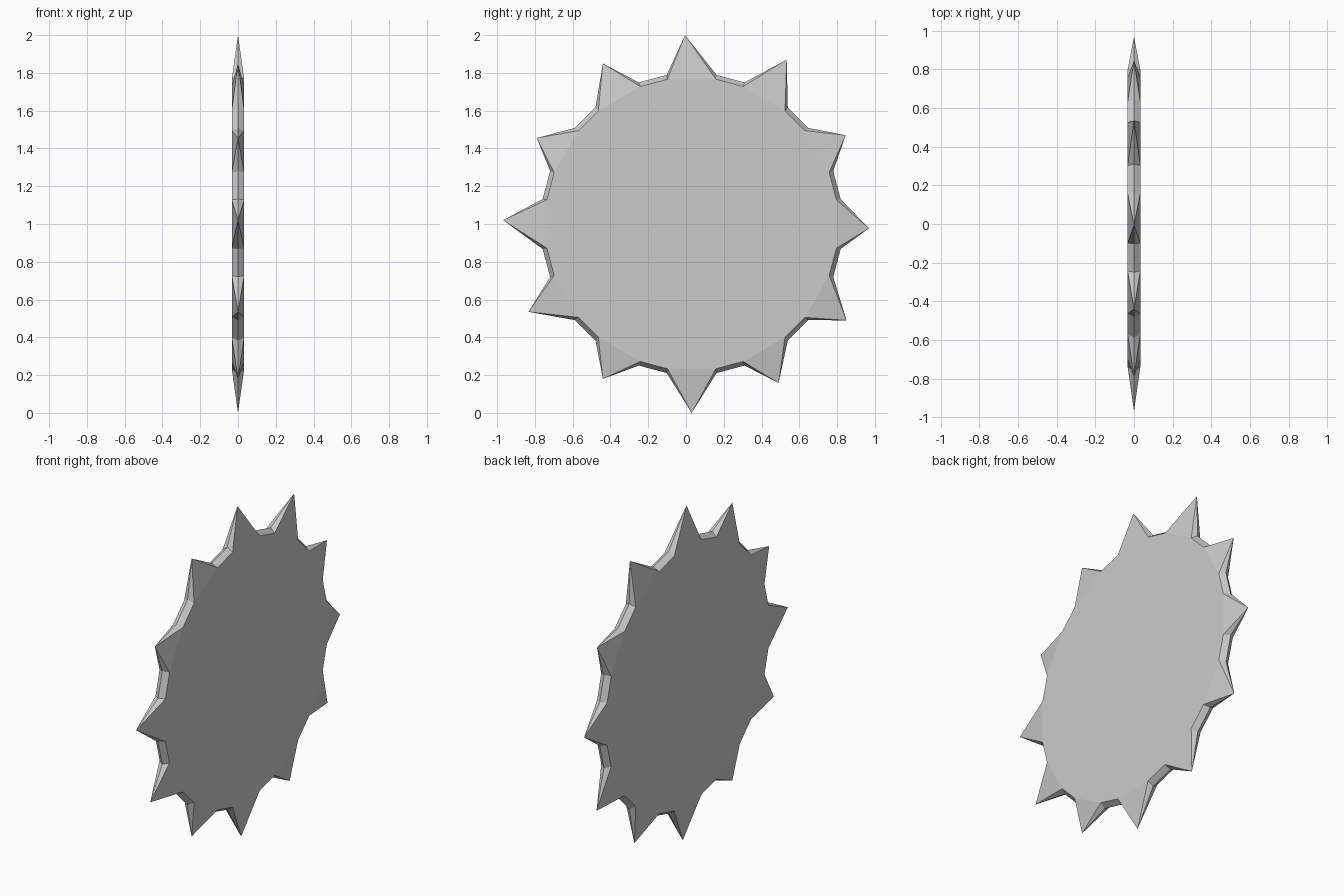
import bpy, bmesh
from math import sin, cos, radians

if "Cube" in bpy.data.objects:
    bpy.data.objects.remove(bpy.data.objects["Cube"])

CY, CZ = 0.03, 1.0            # disc centre in the YZ plane
R_FACE, R_RIM = 0.777, 0.80   # flat face radius, ridge radius
HALF_T = 0.033                # half thickness
HALF_SPIKE = 9.5              # half angle of each spike base

# Hand-bent spike tips (y, z), clockwise from the top
tips = [(-0.005, 2.0), (0.533, 1.87), (0.845, 1.47), (0.968, 0.977),
        (0.85, 0.49), (0.49, 0.158), (0.03, 0.0), (-0.44, 0.18),
        (-0.834, 0.535), (-0.968, 1.02), (-0.79, 1.455), (-0.44, 1.85)]

bm = bmesh.new()


def ring(radius, x):
    """Two points per spike: its left and right base corners."""
    pts = []
    for i in range(len(tips)):
        for s in (-HALF_SPIKE, HALF_SPIKE):
            a = radians(30 * i + s)
            pts.append(bm.verts.new((x, CY + radius * sin(a), CZ + radius * cos(a))))
    return pts


# Disc with a ridged rim
front = ring(R_FACE, HALF_T)
ridge = ring(R_RIM, 0)
back = ring(R_FACE, -HALF_T)
bm.faces.new(front)
bm.faces.new(back[::-1])

for i, (y, z) in enumerate(tips):
    a, b, c = 2 * i, 2 * i + 1, (2 * i + 2) % len(front)
    # Six-sided pointed spike
    tip = bm.verts.new((0, y, z))
    loop = [front[a], front[b], ridge[b], back[b], back[a], ridge[a]]
    for p, q in zip(loop, loop[1:] + loop[:1]):
        bm.faces.new((p, q, tip))
    # Bevelled gap to the next spike
    bm.faces.new((front[b], front[c], ridge[c], ridge[b]))
    bm.faces.new((ridge[b], ridge[c], back[c], back[b]))

bmesh.ops.recalc_face_normals(bm, faces=bm.faces)
mesh = bpy.data.meshes.new("spiked_disc")
bm.to_mesh(mesh)
bm.free()
obj = bpy.data.objects.new("spiked_disc", mesh)
bpy.context.collection.objects.link(obj)
